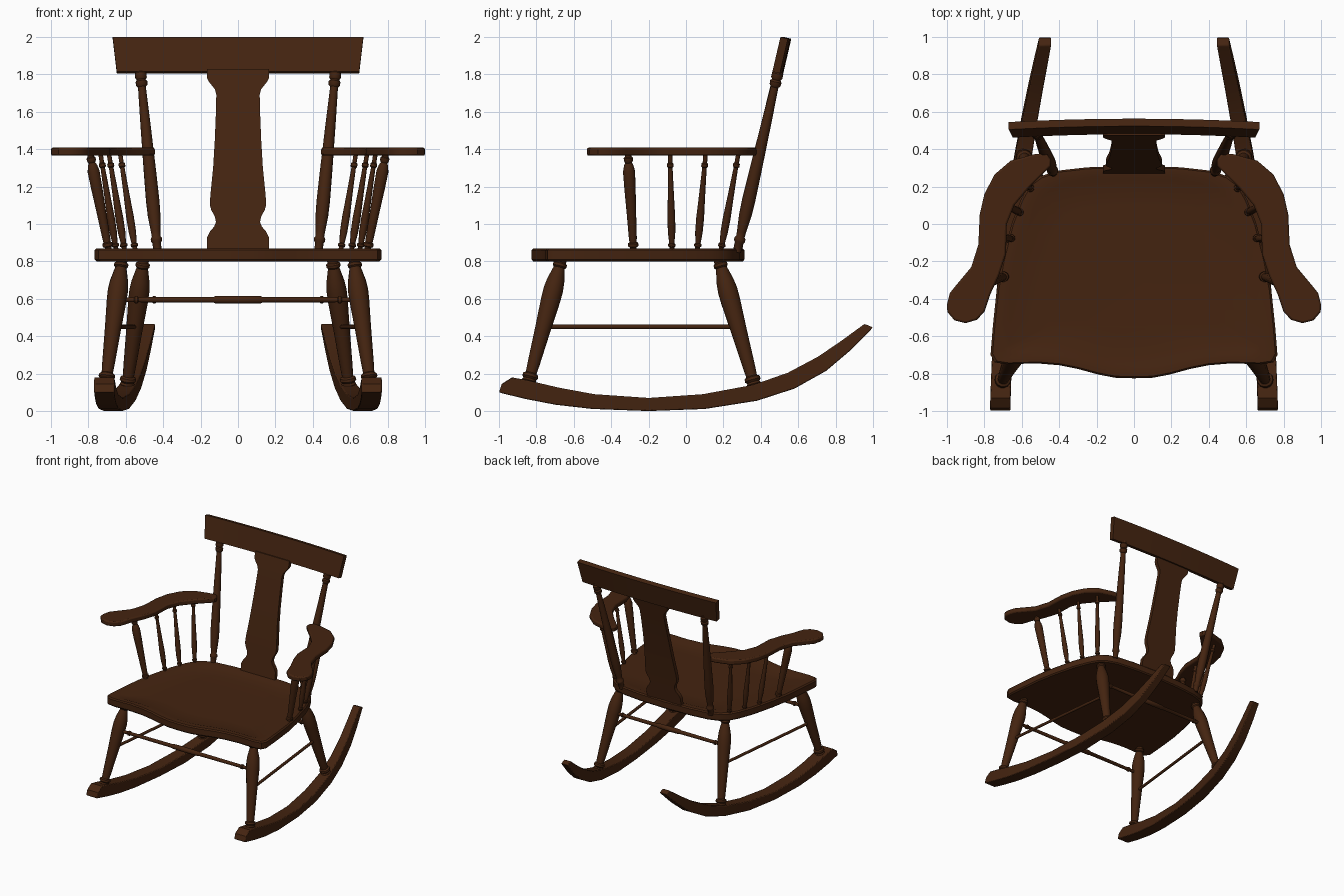
import bpy, bmesh, math
from mathutils import Vector

wood = bpy.data.materials.new("dark brown wood")
wood.diffuse_color = (0.058, 0.0175, 0.0052, 1)


def finish(name, bm, angle=30, bevel=0):
    bmesh.ops.recalc_face_normals(bm, faces=bm.faces)
    me = bpy.data.meshes.new(name)
    bm.to_mesh(me)
    bm.free()
    me.materials.append(wood)
    ob = bpy.data.objects.new(name, me)
    bpy.context.collection.objects.link(ob)
    if bevel:
        m = ob.modifiers.new("bevel", 'BEVEL')
        m.width, m.segments, m.limit_method = bevel, 2, 'ANGLE'
        m.angle_limit = math.radians(50)
    bpy.context.view_layer.objects.active = ob
    ob.select_set(True)
    bpy.ops.object.shade_smooth_by_angle(angle=math.radians(angle))
    ob.select_set(False)
    return ob


def loft(name, rings, angle=30, bevel=0):
    """Skin a list of equal-length closed rings and cap both ends."""
    bm = bmesh.new()
    vs = [[bm.verts.new(p) for p in r] for r in rings]
    n = len(vs[0])
    for a, b in zip(vs, vs[1:]):
        for i in range(n):
            j = (i + 1) % n
            bm.faces.new((a[i], a[j], b[j], b[i]))
    bm.faces.new(vs[0])
    bm.faces.new(vs[-1])
    return finish(name, bm, angle, bevel)


def turned(name, p0, p1, profile, sides=14):
    """Lathe-turned rod from p0 to p1; profile is (fraction, radius)."""
    p0, p1 = Vector(p0), Vector(p1)
    q = (p1 - p0).to_track_quat('Z', 'Y')
    rings = []
    for t, r in profile:
        c = p0.lerp(p1, t)
        rings.append([c + q @ Vector((r * math.cos(k * math.tau / sides),
                                      r * math.sin(k * math.tau / sides), 0)) for k in range(sides)])
    return loft(name, rings, 40)


# Seat: bowed front, tapered sides, shallow dished top
half = [(0, -.825), (.1, -.822), (.19, -.805), (.3, -.775), (.4, -.755), (.52, -.745), (.68, -.75),
        (.745, -.74), (.767, -.70), (.755, -.55), (.735, -.36), (.705, -.2), (.655, 0), (.605, .13),
        (.56, .21), (.5, .255), (.41, .285), (.25, .303), (0, .312)]
outline = half + [(-x, y) for x, y in reversed(half[1:-1])]


def seat_ring(s, z):
    return [(x * s, (y + .25) * s - .25, z) for x, y in outline]


loft("seat", [seat_ring(.985, .80), seat_ring(1, .81), seat_ring(1, .86), seat_ring(.985, .87),
              seat_ring(.91, .87), seat_ring(.87, .862), seat_ring(.6, .858)], 35)

# Crest rail: leaning back, slightly bowed
rings = []
for i in range(13):
    u = i / 6 - 1
    b = .018 * (1 - u * u)
    rings.append([(u * .648, .462 + b, 1.815), (u * .648, .502 + b, 1.805),
                  (u * .67, .545 + b, 1.99), (u * .67, .505 + b, 2.0)])
loft("crest_rail", rings)

# Back splat: vase outline, following the lean
splat = [(.86, .165), (.93, .165), (.96, .15), (.985, .128), (1.01, .118), (1.04, .124), (1.075, .143),
         (1.10, .15), (1.15, .148), (1.3, .133), (1.45, .124), (1.6, .118), (1.69, .116), (1.72, .123),
         (1.76, .155), (1.78, .165), (1.83, .165)]
rings = []
for z, w in splat:
    t = (z - .86) / .97
    y = .285 + .205 * t - .012 * math.sin(math.pi * t)
    rings.append([(-w, y - .016, z), (w, y - .016, z), (w, y + .016, z), (-w, y + .016, z)])
loft("back_splat", rings)

# Turning profiles
leg = [(0, .03), (.03, .03), (.04, .038), (.06, .038), (.07, .03), (.09, .034), (.17, .048), (.24, .054),
       (.32, .053), (.55, .043), (.8, .034), (.88, .03), (.89, .042), (.91, .044), (.925, .034),
       (.94, .04), (.955, .03), (1, .028)]
post = [(0, .022), (.05, .023), (.06, .03), (.075, .03), (.085, .023), (.11, .025), (.2, .034), (.28, .036),
        (.45, .033), (.7, .027), (.9, .021), (.91, .03), (.93, .032), (.94, .024), (.95, .031),
        (.975, .031), (.985, .022), (1, .022)]
thick = [(0, .018), (.05, .018), (.06, .028), (.09, .028), (.1, .02), (.15, .022), (.4, .026), (.65, .031),
         (.82, .033), (.88, .026), (.91, .018), (.93, .025), (.96, .025), (.97, .018), (1, .018)]
thin = [(0, .013), (.05, .013), (.06, .02), (.08, .02), (.09, .014), (.2, .02), (.35, .021), (.55, .017),
        (.86, .012), (.87, .018), (.9, .018), (.91, .012), (1, .012)]
rail = [(0, .012), (.07, .014), (.075, .02), (.085, .02), (.09, .014), (.4, .016), (.405, .02), (.5, .022),
        (.595, .02), (.6, .016), (.91, .014), (.915, .02), (.925, .02), (.93, .014), (1, .012)]

# Rocker stations: lower y, lower z, upper y, upper z
rocker = [(-1, .10, -.985, .145), (-.975, .093, -.93, .18), (-.86, .065, -.85, .165), (-.7, .034, -.68, .125),
          (-.5, .011, -.49, .09), (-.2, 0, -.2, .07), (.1, .011, .09, .09), (.38, .055, .36, .14),
          (.58, .12, .545, .205), (.75, .215, .705, .29), (.88, .325, .83, .375), (1, .447, .955, .466)]

# Arm outline (right side)
arm = [(1, -.43), (.998, -.47), (.96, -.515), (.90, -.53), (.84, -.512), (.80, -.47), (.77, -.38), (.72, -.27),
       (.685, -.16), (.68, 0), (.64, .10), (.56, .195), (.445, .31), (.445, .345), (.47, .38), (.54, .372),
       (.66, .338), (.745, .265), (.80, .16), (.825, .05), (.832, -.11), (.87, -.23), (.945, -.32),
       (.985, -.37)]

spindles = [((.69, -.28), (.79, -.31), thick), ((.65, -.075), (.735, -.085), thin),
            ((.605, .06), (.69, .105), thin), ((.548, .185), (.63, .28), thin)]

for s, side in ((1, "right"), (-1, "left")):
    rings = []
    for y0, z0, y1, z1 in rocker:
        x = .715 - .0874 * (y0 + 1) - .05 * (y0 + 1) * (y0 - .35)
        w = .054 - .021 * max(0, y0)
        rings.append([(s * (x - w), y0, z0), (s * (x + w), y0, z0), (s * (x + w), y1, z1), (s * (x - w), y1, z1)])
    loft(side + "_rocker", rings, 25, .006)

    turned(side + "_front_leg", (s * .62, -.665, .815), (s * .71, -.85, .12), leg)
    turned(side + "_back_leg", (s * .505, .175, .815), (s * .597, .375, .1), leg)
    turned(side + "_side_stretcher", (s * .667, -.762, .45), (s * .552, .277, .45), [(0, .012), (1, .012)], 10)
    turned(side + "_back_post", (s * .43, .272, .85), (s * .523, .496, 1.83), post)
    loft(side + "_arm", [[(s * x, y, z) for x, y in arm] for z in (1.365, 1.408)], 35, .01)
    for k, (b, t, prof) in enumerate(spindles):
        turned(f"{side}_arm_spindle_{k + 1}", (s * b[0], b[1], .85), (s * t[0], t[1], 1.375), prof, 12)

# Cross stretchers between the legs
turned("front_stretcher", (-.648, -.722, .595), (.648, -.722, .595), rail, 10)
turned("back_stretcher", (-.533, .236, .595), (.533, .236, .595), rail, 10)
